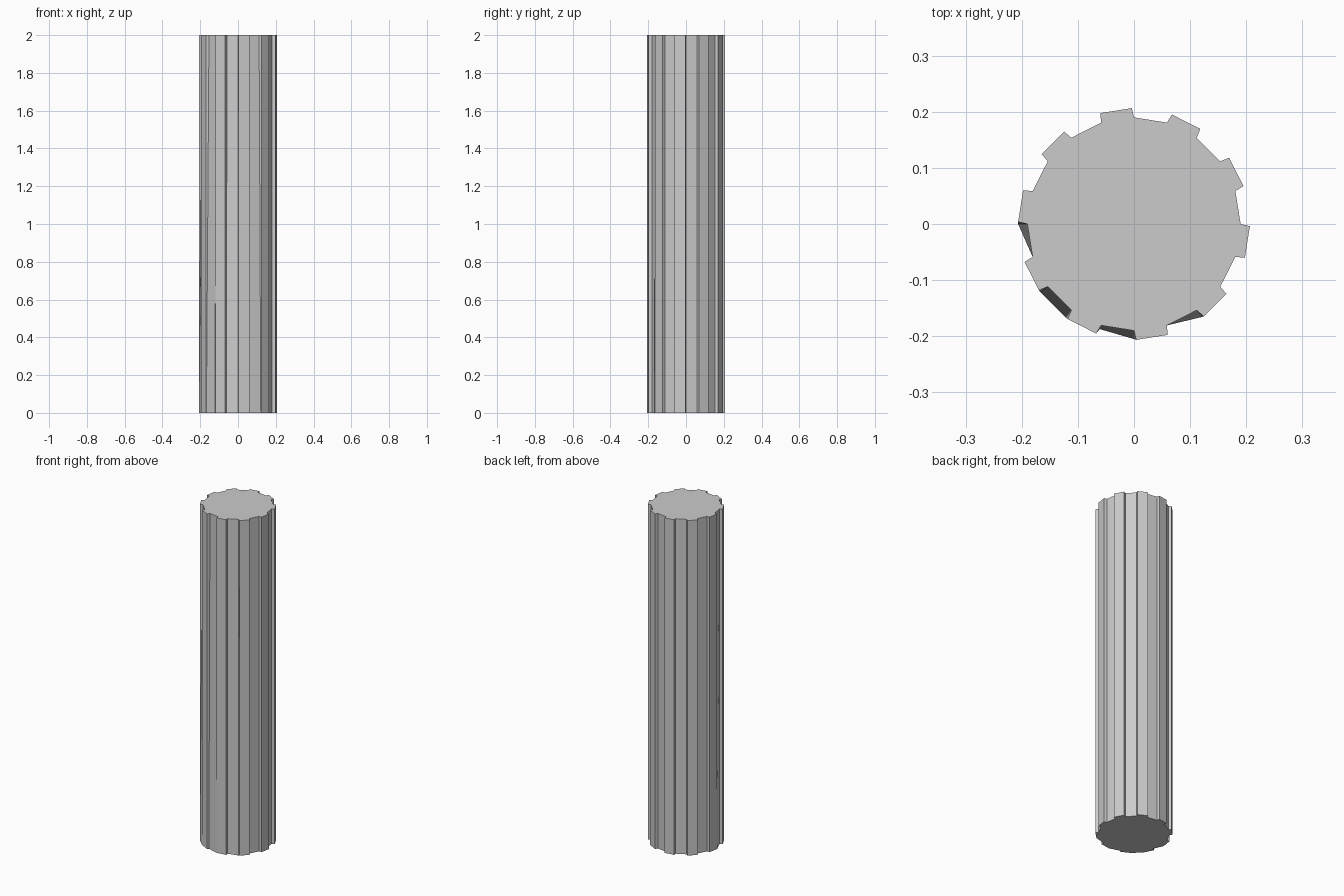
import bpy, bmesh
from math import radians, sin, cos

if "Cube" in bpy.data.objects:
    bpy.data.objects.remove(bpy.data.objects["Cube"])

SIDES, R_IN, R_OUT, HEIGHT = 20, 0.190, 0.2065, 2.0
# flute corners that run out to the ridge radius at the foot
WORN = {180: R_OUT, 216: R_OUT, 234: R_OUT, 252: 0.197, 270: 0.205, 306: 0.205}

def ring(bm, z, overrides):
    """Twenty-sided outline with every second face raised into a ridge."""
    verts = []
    def add(a, r):
        verts.append(bm.verts.new((r * cos(radians(a)), r * sin(radians(a)), z)))
    for i in range(SIDES // 2):
        mid = 27 + i * 36
        for a, r in ((mid - 9, R_IN), (mid - 7.9, R_OUT), (mid + 7.9, R_OUT), (mid + 9, R_IN)):
            add(a, overrides.get(a % 360, r) if r == R_IN else r)
    return verts

# fluted shaft
bm = bmesh.new()
low = ring(bm, 0, WORN)
top = ring(bm, HEIGHT, {})
n = len(low)
for i in range(n):
    j = (i + 1) % n
    bm.faces.new((low[i], low[j], top[j], top[i]))
bm.faces.new(top)
bm.faces.new(list(reversed(low)))
mesh = bpy.data.meshes.new("fluted_column")
bm.to_mesh(mesh)
bm.free()
bpy.context.collection.objects.link(bpy.data.objects.new("fluted_column", mesh))
